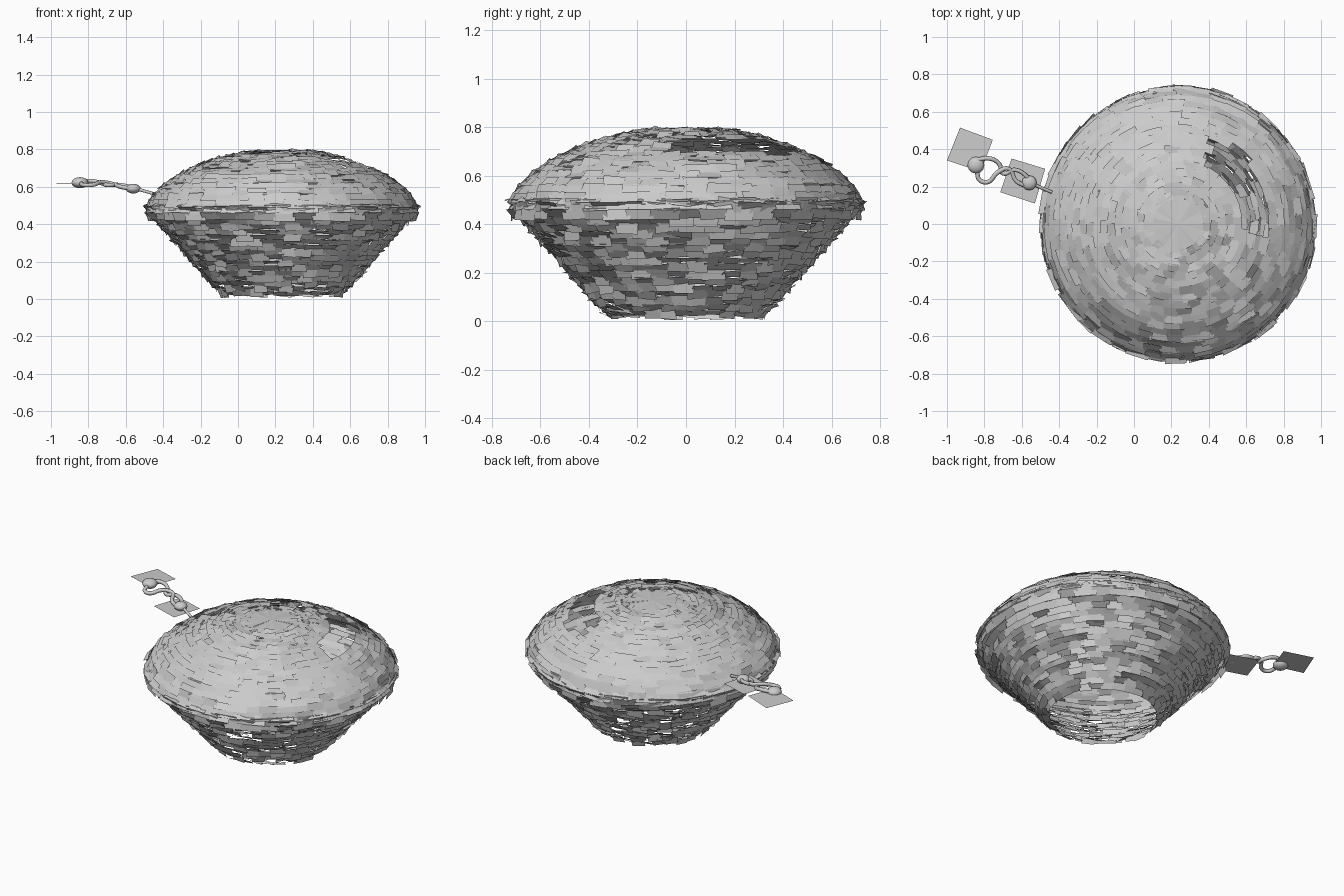
import bpy, bmesh, math, random
from mathutils import Vector

if "Cube" in bpy.data.objects:
    bpy.data.objects.remove(bpy.data.objects["Cube"])

random.seed(7)
CX = 0.235  # basket centre


def finish(name, bm):
    me = bpy.data.meshes.new(name)
    bm.to_mesh(me)
    bm.free()
    ob = bpy.data.objects.new(name, me)
    bpy.context.collection.objects.link(ob)
    return ob


def sample(profile, n):
    """Evenly spaced points along an (r, z) polyline."""
    seg = [math.dist(a, b) for a, b in zip(profile, profile[1:])]
    out = []
    for i in range(n + 1):
        d = sum(seg) * i / n
        k = 0
        while k < len(seg) - 1 and d > seg[k]:
            d -= seg[k]
            k += 1
        t = min(1, d / seg[k])
        (r0, z0), (r1, z1) = profile[k], profile[k + 1]
        out.append((r0 + (r1 - r0) * t, z0 + (z1 - z0) * t))
    return out


def woven(name, profile, rows, cols, jit, skip=None):
    """Revolved shell of loose, slightly tilted flat strips."""
    bm = bmesh.new()
    pts = sample(profile, rows)
    for i in range(rows):
        (r0, z0), (r1, z1) = pts[i], pts[i + 1]
        n = max(20, round(cols * min(1, 0.35 + max(r0, r1))))
        step = 2 * math.pi / n
        off = random.random() * step
        L = math.hypot(r1 - r0, z1 - z0)
        nr, nz = (z1 - z0) / L, -(r1 - r0) / L
        er, ez = (r1 - r0) * 0.12, (z1 - z0) * 0.12
        for j in range(n):
            a = off + j * step
            if skip and skip((r0 + r1) / 2, a + step / 2):
                continue
            tilt = random.uniform(-jit, jit)
            vs = []
            for r, z, da, s in ((r0 - er, z0 - ez, -.08, 1), (r0 - er, z0 - ez, 1.08, 1),
                                (r1 + er, z1 + ez, 1.08, -1), (r1 + er, z1 + ez, -.08, -1)):
                d = tilt * s + random.uniform(-jit, jit) * 0.6
                ang = a + step * (da + random.uniform(-.08, .08))
                rr = max(0.0, r + nr * d)
                zz = max(0.0, z + nz * d + random.uniform(-.004, .004))
                vs.append(bm.verts.new((CX + rr * math.cos(ang), rr * math.sin(ang), zz)))
            bm.faces.new(vs)
    return finish(name, bm)


# Bowl, open at the bottom
woven("bowl", [(.32, .02), (.40, .10), (.485, .20), (.575, .30), (.69, .43)], 15, 46, .012)

# Rim bands
woven("rim_lower", [(.715, .425), (.73, .465), (.72, .50)], 2, 44, .013)
woven("rim_upper", [(.715, .46), (.738, .49), (.705, .52)], 2, 44, .012)


# Lid with a torn hole
def hole(r, a):
    a = math.degrees((a + math.pi) % (2 * math.pi) - math.pi) + random.uniform(-5, 5)
    return -13 < a < 66 and .345 < r + random.uniform(-.015, .015) < .50


woven("lid", [(.73, .49), (.70, .55), (.64, .61), (.56, .665), (.46, .715), (.34, .757),
              (.22, .783), (.14, .793)], 17, 48, .007, hole)

# Fan closing the lid centre
bm = bmesh.new()
for j in range(24):
    a = j * math.tau / 24
    vs = [bm.verts.new((CX, 0, .798))]
    for d in (-.02, math.tau / 24 + .02):
        r = random.uniform(.14, .17)
        vs.append(bm.verts.new((CX + r * math.cos(a + d), r * math.sin(a + d),
                                .792 + random.uniform(-.003, .003))))
    bm.faces.new(vs)
finish("lid_centre", bm)


# Tie: flat tags, beads and twisted cord
def tag(name, corners):
    bm = bmesh.new()
    bm.faces.new([bm.verts.new(c) for c in corners])
    finish(name, bm)


tag("tag_outer", [(-1, .34, .615), (-.82, .28, .622), (-.755, .45, .622), (-.93, .515, .615)])
tag("tag_inner", [(-.715, .17, .567), (-.53, .11, .567), (-.475, .295, .567), (-.655, .35, .567)])


def bead(name, loc, r):
    bpy.ops.mesh.primitive_uv_sphere_add(segments=12, ring_count=8, radius=r, location=loc)
    ob = bpy.context.object
    ob.name = name
    ob.scale.z = .65
    bpy.ops.object.shade_smooth()


bead("bead_outer", (-.845, .315, .622), .045)
bead("bead_inner", (-.56, .22, .59), .04)


def cord(name, pts, r=.012):
    cu = bpy.data.curves.new(name, 'CURVE')
    cu.dimensions = '3D'
    cu.bevel_depth = r
    cu.bevel_resolution = 1
    cu.resolution_u = 5
    cu.use_fill_caps = True
    sp = cu.splines.new('BEZIER')
    sp.bezier_points.add(len(pts) - 1)
    for p, co in zip(sp.bezier_points, pts):
        p.co = co
        p.handle_left_type = p.handle_right_type = 'AUTO'
    ob = bpy.data.objects.new(name, cu)
    bpy.context.collection.objects.link(ob)


cord("cord_upper", [(-.85, .34, .63), (-.77, .35, .63), (-.72, .32, .615), (-.70, .27, .61),
                    (-.64, .29, .61), (-.58, .26, .60), (-.55, .21, .59)])
cord("cord_lower", [(-.84, .29, .62), (-.825, .235, .61), (-.78, .225, .61), (-.73, .275, .625),
                    (-.67, .295, .615), (-.63, .23, .60), (-.57, .20, .59)])
cord("cord_anchor", [(-.55, .22, .59), (-.51, .20, .58), (-.44, .17, .56)], .009)
